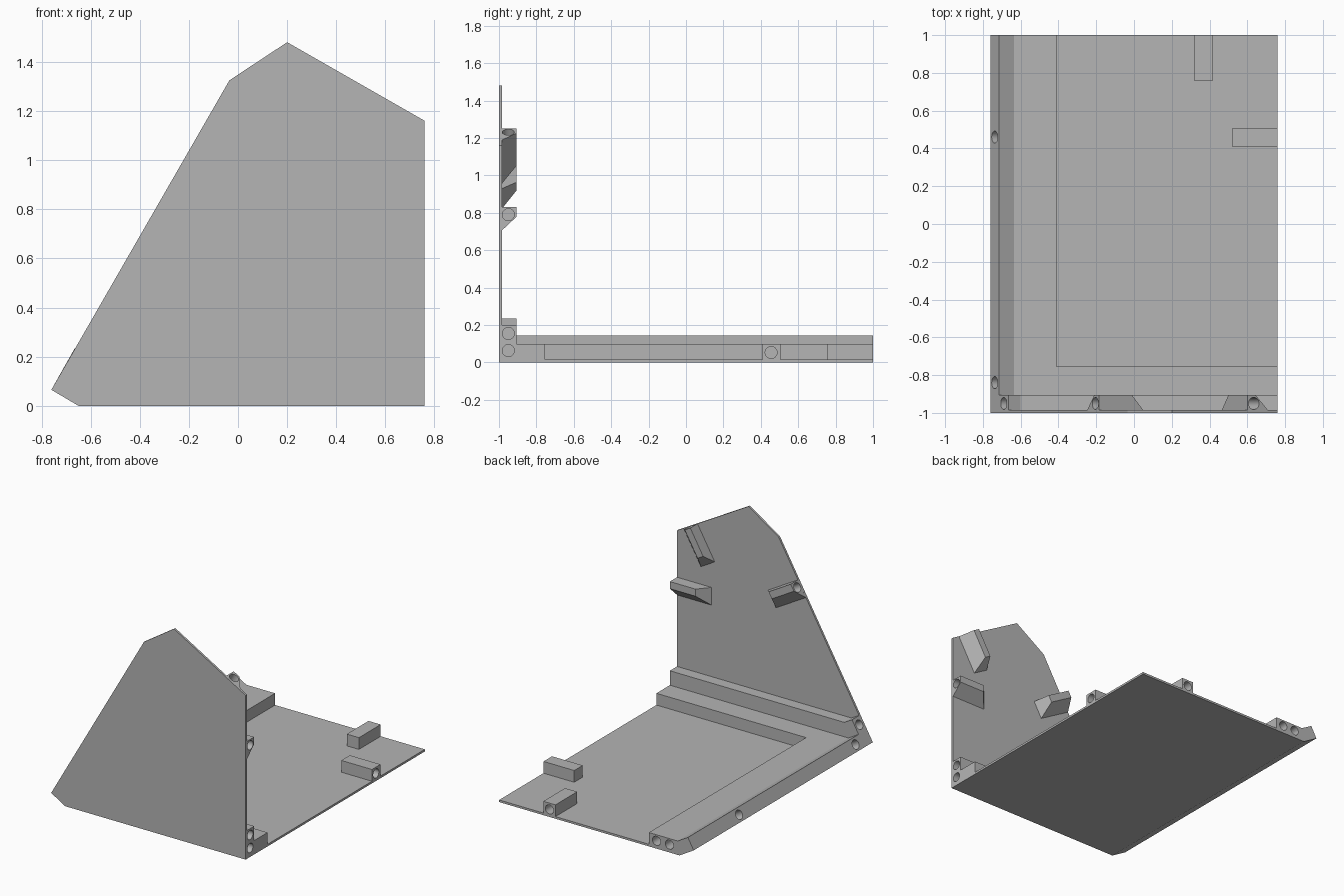
import bpy
import bmesh
from mathutils import Vector

cube = bpy.data.objects.get("Cube")
if cube:
    bpy.data.objects.remove(cube, do_unlink=True)

grey = bpy.data.materials.new("plain_grey")
grey.use_nodes = True
grey.diffuse_color = (0.46, 0.46, 0.46, 1)
grey.node_tree.nodes["Principled BSDF"].inputs["Base Color"].default_value = (0.46, 0.46, 0.46, 1)

PANEL_BACK, LEDGE_BACK = -0.985, -0.905
HOLE_Y = -0.95
RIGHTWARD_IN = (-1, 0, 0)
SLOPE_IN = (0.866, 0, -0.5)


def loft(name, ring_a, ring_b):
    """Solid between two rings with equal point counts."""
    bm = bmesh.new()
    a = [bm.verts.new(p) for p in ring_a]
    b = [bm.verts.new(p) for p in ring_b]
    bm.faces.new(a)
    bm.faces.new(b[::-1])
    n = len(a)
    for i in range(n):
        j = (i + 1) % n
        bm.faces.new((a[i], b[i], b[j], a[j]))
    bmesh.ops.recalc_face_normals(bm, faces=bm.faces)
    mesh = bpy.data.meshes.new(name)
    bm.to_mesh(mesh)
    bm.free()
    mesh.materials.append(grey)
    obj = bpy.data.objects.new(name, mesh)
    bpy.context.collection.objects.link(obj)
    return obj


def slab(name, outline, y0, y1):
    """Extrude an x-z outline along y."""
    return loft(name, [(x, y0, z) for x, z in outline], [(x, y1, z) for x, z in outline])


def block(name, x0, x1, y0, y1, z0, z1):
    return slab(name, [(x0, z0), (x1, z0), (x1, z1), (x0, z1)], y0, y1)


def drill(obj, centre, inward, depth=0.12, radius=0.032):
    """Cut a blind round hole starting at a surface point."""
    axis = Vector(inward).normalized()
    bm = bmesh.new()
    bmesh.ops.create_cone(bm, cap_ends=True, segments=32, radius1=radius,
                          radius2=radius, depth=2 * depth)
    bm.transform(axis.to_track_quat('Z', 'Y').to_matrix().to_4x4())
    bmesh.ops.translate(bm, verts=bm.verts, vec=Vector(centre))
    mesh = bpy.data.meshes.new("hole_cutter")
    bm.to_mesh(mesh)
    bm.free()
    mesh.materials.append(grey)
    cutter = bpy.data.objects.new("hole_cutter", mesh)
    cutter.hide_render = True
    bpy.context.collection.objects.link(cutter)
    mod = obj.modifiers.new("hole", 'BOOLEAN')
    mod.operation = 'DIFFERENCE'
    mod.solver = 'EXACT'
    mod.object = cutter
    bpy.context.view_layer.update()
    evaluated = obj.evaluated_get(bpy.context.evaluated_depsgraph_get())
    result = bpy.data.meshes.new_from_object(evaluated)
    obj.modifiers.clear()
    obj.data = result
    bpy.data.objects.remove(cutter, do_unlink=True)


def bracket(name, corner, inward, side):
    """Tapered screw block on the panel, with a hole in its outer end."""
    o, n, t = (Vector((v[0], 0, v[1])) for v in (corner, inward, side))

    def ring(length, width, y):
        return [o + n * u + t * w + Vector((0, y, 0))
                for u, w in ((0, 0), (length, 0), (length, width), (0, width))]

    obj = loft(name, ring(0.27, 0.125, PANEL_BACK), ring(0.2, 0.05, LEDGE_BACK))
    drill(obj, o + t * 0.04 + Vector((0, HOLE_Y, 0)), n)
    return obj


# Upright front panel and floor plate
slab("front_panel", [(-0.76, 0.065), (-0.65, 0), (0.76, 0), (0.76, 1.16),
                     (0.2, 1.48), (-0.035, 1.325)], -1, PANEL_BACK)
block("floor_plate", -0.41, 0.76, PANEL_BACK, 1, 0, 0.015)

# Thick rim along the sloped side, with side and rear holes
side_rim = slab("side_rim", [(-0.41, 0), (-0.65, 0), (-0.76, 0.065), (-0.715, 0.145),
                             (-0.635, 0.098), (-0.41, 0.098)], PANEL_BACK, 1)
for y in (0.46, -0.84):
    drill(side_rim, (-0.738, y, 0.105), SLOPE_IN)
for x in (-0.47, -0.57):
    drill(side_rim, (x, 1, 0.055), (0, -1, 0))

# Rim and ledge where the panel meets the floor
front_rim = block("front_rim", -0.41, 0.76, PANEL_BACK, -0.755, 0.015, 0.098)
drill(front_rim, (0.76, HOLE_Y, 0.063), RIGHTWARD_IN)
ledge = slab("panel_ledge", [(0.76, 0.098), (0.76, 0.2), (-0.602, 0.2), (-0.664, 0.235),
                             (-0.715, 0.145), (-0.635, 0.098)], PANEL_BACK, LEDGE_BACK)
drill(ledge, (0.76, HOLE_Y, 0.155), RIGHTWARD_IN)
drill(ledge, (-0.69, HOLE_Y, 0.19), SLOPE_IN, 0.1)

# Screw blocks on the floor
right_block = block("floor_block_side", 0.52, 0.76, 0.41, 0.505, 0.015, 0.098)
drill(right_block, (0.76, 0.455, 0.053), RIGHTWARD_IN)
rear_block = block("floor_block_rear", 0.32, 0.415, 0.757, 1, 0.015, 0.098)
drill(rear_block, (0.367, 1, 0.053), (0, -1, 0))

# Tapered screw blocks on the panel edges
bracket("panel_block_side", (0.76, 0.83), (-1, 0), (0, -1))
bracket("panel_block_slope", (-0.185, 1.064), (0.866, -0.5), (-0.5, -0.866))
bracket("panel_block_top", (0.6, 1.251), (-0.5, -0.866), (0.866, -0.5))

# Smooth the hole walls only; all other edges stay sharp
for obj in bpy.context.collection.objects:
    if obj.type == 'MESH' and obj.data.materials and obj.data.materials[0] == grey:
        bpy.ops.object.select_all(action='DESELECT')
        obj.select_set(True)
        bpy.context.view_layer.objects.active = obj
        bpy.ops.object.shade_smooth_by_angle(angle=0.4)
